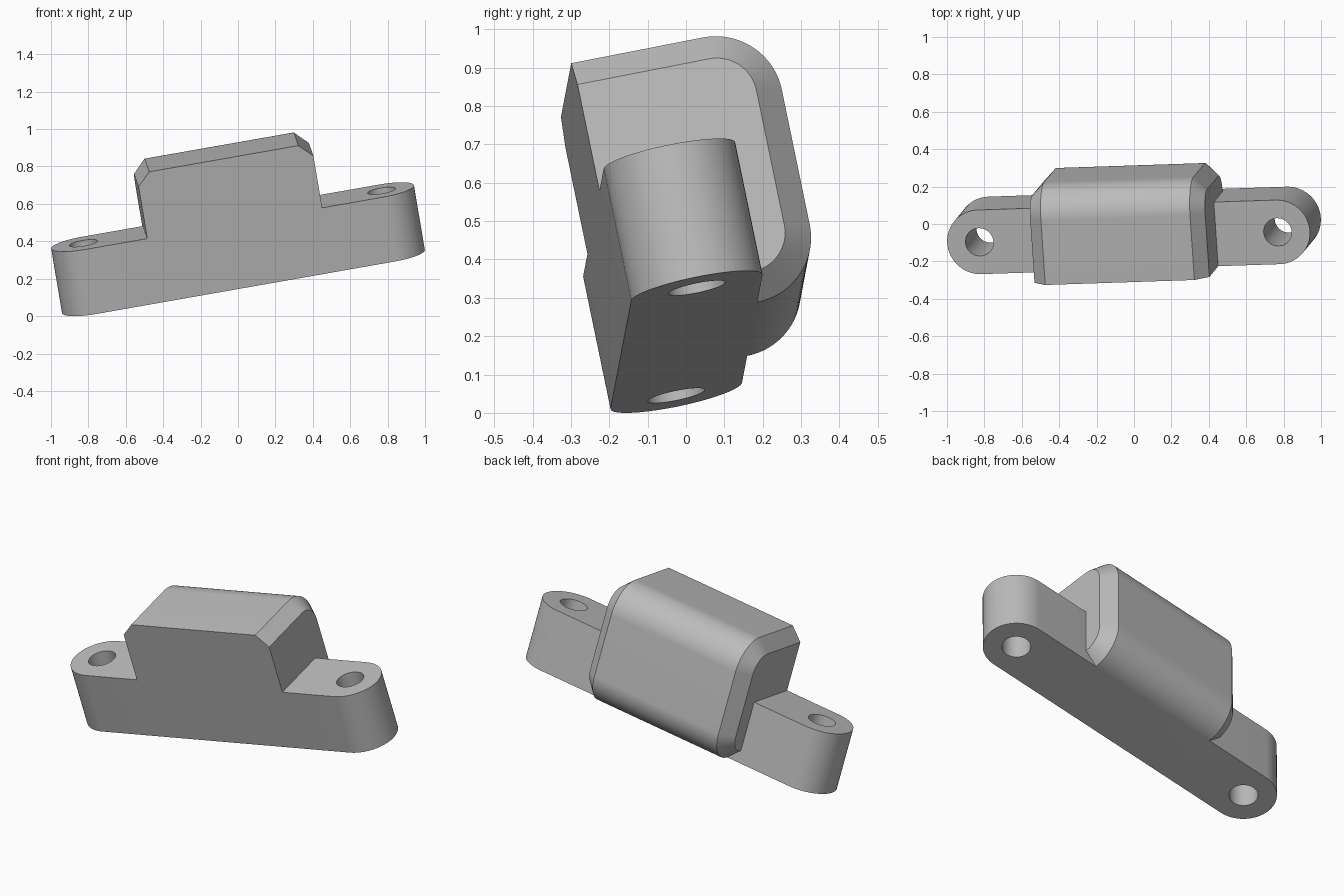
import bpy, bmesh
from math import pi, cos, sin, radians
from mathutils import Vector, Matrix

if "Cube" in bpy.data.objects:
    bpy.data.objects.remove(bpy.data.objects["Cube"], do_unlink=True)

R = 0.175          # half width of the foot and radius of the housing corners
H = 0.357          # foot height; the housing is twice as tall
HOLE_X = 0.81      # hole and round end centres
HALF = 0.475       # half length of the housing
CHAMFER = 0.07
SEG = 32

gray = bpy.data.materials.new("plain_gray")
gray.use_nodes = True
gray.diffuse_color = (0.5, 0.5, 0.5, 1)
gray.node_tree.nodes["Principled BSDF"].inputs["Base Color"].default_value = (0.5, 0.5, 0.5, 1)


def arc(cx, cy, r, start, end):
    steps = [start + (end - start) * i / SEG for i in range(SEG + 1)]
    return [(cx + r * cos(radians(a)), cy + r * sin(radians(a))) for a in steps]


def loft(name, rings):
    """Join matching closed rings of points and cap both ends."""
    bm = bmesh.new()
    loops = [[bm.verts.new(p) for p in ring] for ring in rings]
    n = len(loops[0])
    for a, b in zip(loops, loops[1:]):
        for i in range(n):
            j = (i + 1) % n
            bm.faces.new((a[i], a[j], b[j], b[i]))
    bm.faces.new(loops[0][::-1])
    bm.faces.new(loops[-1])
    bmesh.ops.recalc_face_normals(bm, faces=bm.faces)
    mesh = bpy.data.meshes.new(name)
    bm.to_mesh(mesh)
    bm.free()
    mesh.materials.append(gray)
    ob = bpy.data.objects.new(name, mesh)
    bpy.context.collection.objects.link(ob)
    return ob


def upright(name, outline, z0, z1):
    return loft(name, [[(x, y, z) for x, y in outline] for z in (z0, z1)])


def combine(ob, tool, operation):
    """Apply a boolean and discard the tool."""
    tool.hide_render = True
    mod = ob.modifiers.new(operation, 'BOOLEAN')
    mod.object, mod.operation, mod.solver = tool, operation, 'EXACT'
    bpy.context.view_layer.objects.active = ob
    bpy.ops.object.modifier_apply(modifier=mod.name)
    bpy.data.objects.remove(tool, do_unlink=True)


def housing_ring(x, inset):
    """Side profile: square at the front, rounded at the back."""
    r = R - inset
    outline = [(-R, inset)] + arc(R, R, r, -90, 0)
    outline += arc(R, 2 * H - R, r, 0, 90) + [(-R, 2 * H - inset)]
    return [(x, y, z) for y, z in outline]


# Foot with round ends
body = upright("mounting_body",
               arc(HOLE_X, 0, R, -90, 90) + arc(-HOLE_X, 0, R, 90, 270), 0, H)

# Housing with chamfered ends
inner = HALF - CHAMFER
housing = loft("housing", [housing_ring(-HALF, CHAMFER), housing_ring(-inner, 0),
                           housing_ring(inner, 0), housing_ring(HALF, CHAMFER)])
combine(body, housing, 'UNION')

# Screw holes through both ends
for side in (-1, 1):
    cutter = upright("hole_cutter", arc(side * HOLE_X, 0, 0.076, 0, 360)[:-1], -0.1, H + 0.1)
    combine(body, cutter, 'DIFFERENCE')

# Tilt the finished part and stand it on the ground
u = Vector((0.984, 0.033, 0.173)).normalized()
w = Vector((-0.165, -0.2, 0.966))
w = (w - u * w.dot(u)).normalized()
tilt = Matrix((u, w.cross(u), w)).transposed().to_4x4()
body.data.transform(tilt)
points = [v.co for v in body.data.vertices]
low = [min(p[i] for p in points) for i in range(3)]
high = [max(p[i] for p in points) for i in range(3)]
body.data.transform(Matrix.Translation((-(low[0] + high[0]) / 2,
                                        -(low[1] + high[1]) / 2, -low[2])))

bpy.ops.object.select_all(action='DESELECT')
body.select_set(True)
bpy.context.view_layer.objects.active = body
bpy.ops.object.shade_smooth_by_angle(angle=radians(20))
